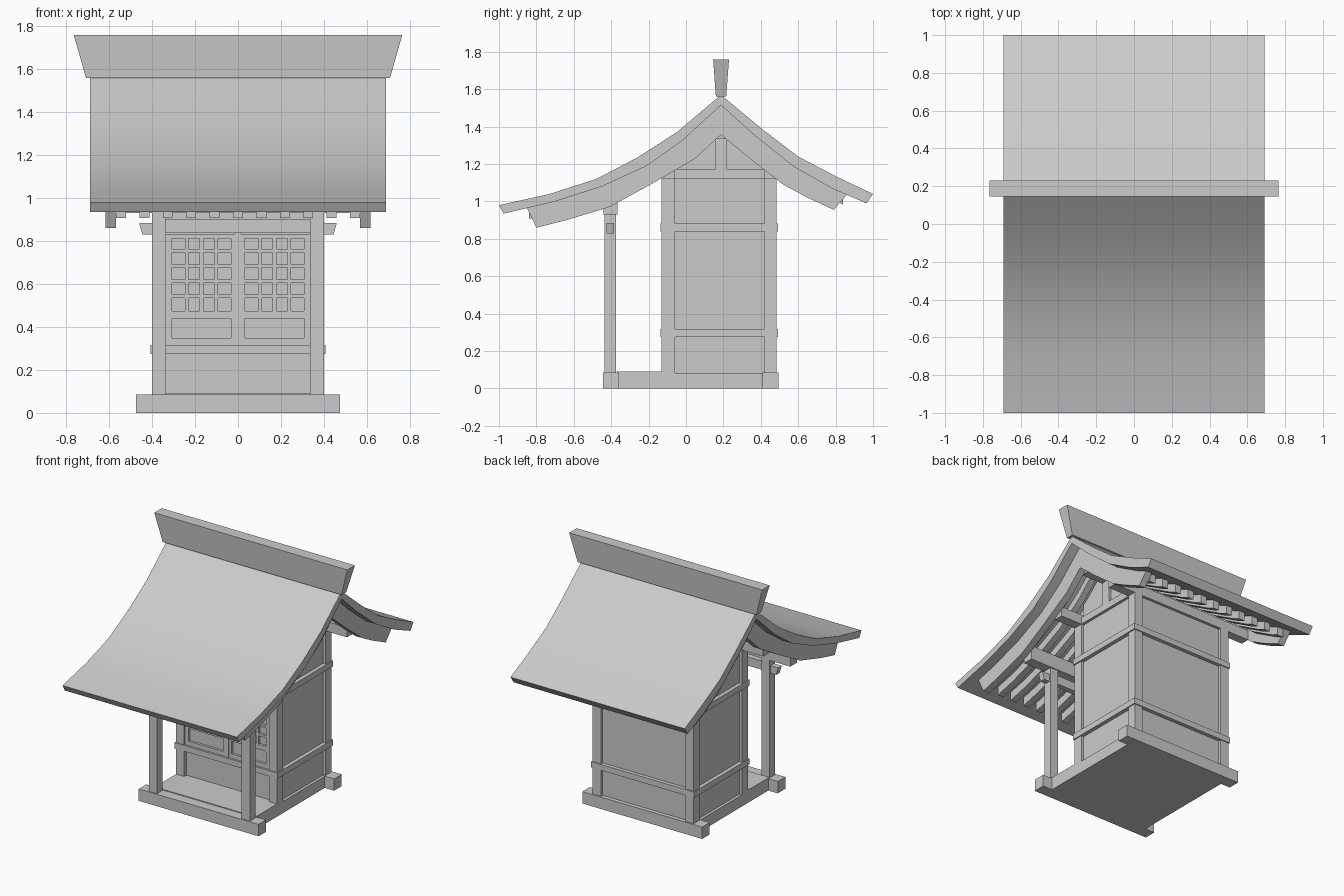
import bpy, bmesh, math

cube = bpy.data.objects.get("Cube")
if cube:
    bpy.data.objects.remove(cube, do_unlink=True)

mat = bpy.data.materials.new("plain grey")
mat.use_nodes = True
GREY = (0.6, 0.6, 0.6, 1)
mat.diffuse_color = GREY
mat.node_tree.nodes["Principled BSDF"].inputs["Base Color"].default_value = GREY

RIDGE_Y = 0.187


def finish(name, bm, smooth=False):
    bmesh.ops.recalc_face_normals(bm, faces=bm.faces)
    mesh = bpy.data.meshes.new(name)
    bm.to_mesh(mesh)
    bm.free()
    mesh.materials.append(mat)
    obj = bpy.data.objects.new(name, mesh)
    bpy.context.collection.objects.link(obj)
    if smooth:
        bpy.ops.object.select_all(action='DESELECT')
        obj.select_set(True)
        bpy.context.view_layer.objects.active = obj
        bpy.ops.object.shade_smooth_by_angle(angle=math.radians(30))
    return obj


def add_box(bm, x, y, z):
    """Box from three (low, high) ranges."""
    verts = bmesh.ops.create_cube(bm, size=1)["verts"]
    for v in verts:
        for i, (lo, hi) in enumerate((x, y, z)):
            v.co[i] = hi if v.co[i] > 0 else lo
    return verts


def box(name, x, y, z):
    bm = bmesh.new()
    add_box(bm, x, y, z)
    return finish(name, bm)


def pair(name, x, y, z):
    """Box and its mirror across x = 0."""
    box("left_" + name, x, y, z)
    box("right_" + name, (-x[1], -x[0]), y, z)


def strip(name, top, bottom, x0, x1, smooth=False):
    """Solid band between two (y, z) lines, from x0 to x1."""
    bm = bmesh.new()
    rows = [[bm.verts.new((x, y, z)) for y, z in line]
            for line, x in ((top, x0), (top, x1), (bottom, x1), (bottom, x0))]
    n = len(top)
    for k in range(4):
        a, b = rows[k], rows[(k + 1) % 4]
        for i in range(n - 1):
            bm.faces.new((a[i], a[i + 1], b[i + 1], b[i]))
    for i in (0, n - 1):
        bm.faces.new([r[i] for r in rows])
    return finish(name, bm, smooth)


# Roof lines, front eave to back eave
roof_top = [(-1, .98), (-.73, 1.04), (-.48, 1.12), (-.26, 1.235), (-.05, 1.37),
            (RIDGE_Y, 1.57), (.41, 1.385), (.6, 1.24), (.81, 1.13), (1, 1.04)]
roof_under = [(-.975, .935), (-.7, 1.0), (-.45, 1.08), (-.21, 1.19), (-.02, 1.325),
              (RIDGE_Y, 1.515), (.37, 1.35), (.57, 1.19), (.78, 1.07), (.965, .99)]
board_under = [(-.8, .86), (-.64, .9), (-.41, .97), (-.19, 1.09), (.05, 1.23),
               (RIDGE_Y, 1.357), (.34, 1.23), (.52, 1.09), (.65, 1.02), (.79, .955)]


def under(y):
    """Height of the roof underside at y."""
    for (y0, z0), (y1, z1) in zip(roof_under, roof_under[1:]):
        if y0 <= y <= y1:
            return z0 + (z1 - z0) * (y - y0) / (y1 - y0)


def under_line(y0, y1):
    inner = [p for p in roof_under if y0 < p[0] < y1]
    return [(y0, under(y0))] + inner + [(y1, under(y1))]


strip("roof", roof_top, roof_under, -.69, .69, True)

# Bargeboards and rafters
board_top = under_line(-.85, .86)
for side, x in (("left", .568), ("right", -.618)):
    strip(side + "_bargeboard", board_top, board_under, x, x + .05, True)
rafter_top = under_line(-.84, .84)
rafter_under = [(y, z - .06) for y, z in rafter_top]
for i in range(-5, 6):
    x = i * .109
    strip("rafter", rafter_top, rafter_under, x - .023, x + .023, True)

# Flared ridge cap
bm = bmesh.new()
for v in add_box(bm, (-.765, .765), (.145, .23), (1.56, 1.76)):
    if v.co.z < 1.6:
        v.co.x *= .708 / .765
        v.co.y = RIDGE_Y + (v.co.y - RIDGE_Y) * .65
finish("ridge_cap", bm)

# Base
box("floor_slab", (-.4, .4), (-.44, .49), (0, .083))
box("front_sill", (-.475, .475), (-.445, -.36), (0, .085))
box("back_sill", (-.475, .475), (.41, .495), (0, .085))
box("porch_deck", (-.4, .4), (-.37, -.1), (.08, .091))

# Walls, corner posts and rails
box("wall_core", (-.38, .38), (-.105, .465), (.08, 1.15))
FRONT, BACK = (-.13, -.06), (.42, .485)
for y, where in ((FRONT, "front"), (BACK, "back")):
    pair(where + "_corner_post", (.335, .4), y, (.08, 1.13))
    box(where + "_purlin", (-.57, .57), y, (1.12, 1.19))
for z, level in ((.275, "lower"), (.84, "upper")):
    box(level + "_rail", (-.408, .408), (-.136, .492), (z, z + .042))
pair("gable_beam", (.335, .4), (-.06, .42), (1.12, 1.17))

# Gable walls, king posts and ridge beam
gable_top = [(y, z - .02) for y, z in under_line(-.06, .42)]
gable_bottom = [(y, 1.15) for y, z in gable_top]
for side, x in (("left", .36), ("right", -.38)):
    strip(side + "_gable", gable_top, gable_bottom, x, x + .02)
pair("king_post", (.335, .4), (.155, .22), (1.17, 1.34))
box("ridge_beam", (-.57, .57), (.15, .225), (1.335, 1.44))

# Porch posts, tie beam with nosings, and porch purlin
pair("porch_post", (.335, .4), (-.436, -.374), (.08, .95))
box("porch_purlin", (-.57, .57), (-.441, -.367), (.93, 1.03))
box("porch_tie_beam", (-.34, .34), (-.425, -.385), (.837, .9))
bm = bmesh.new()
for s in (-1, 1):
    for v in add_box(bm, (s * .4, s * .46), (-.425, -.385), (.83, .885)):
        if abs(v.co.x) > .43 and v.co.z < .85:
            v.co.x -= s * .015
finish("tie_beam_nosings", bm)

# Lattice doors: frame bars over the recessed wall
DOOR = (-.122, -.1)
for s in (-1, 1):
    bm = bmesh.new()

    def bar(x0, x1, z0, z1):
        add_box(bm, tuple(sorted((s * x0, s * x1))), DOOR, (z0, z1))

    bar(.015, .033, .317, .832)
    bar(.307, .338, .317, .832)
    for z0, z1 in ((.317, .348), (.44, .475), (.812, .832)):
        bar(.033, .307, z0, z1)
    for i in range(1, 4):
        x = .033 + i * .0685
        bar(x - .009, x + .009, .475, .812)
    for i in range(1, 5):
        z = .4725 + i * .0705
        bar(.033, .307, z - .008, z + .008)
    finish(("left" if s > 0 else "right") + "_door", bm)
box("door_meeting_stile", (-.015, .015), (-.128, -.1), (.317, .84))
